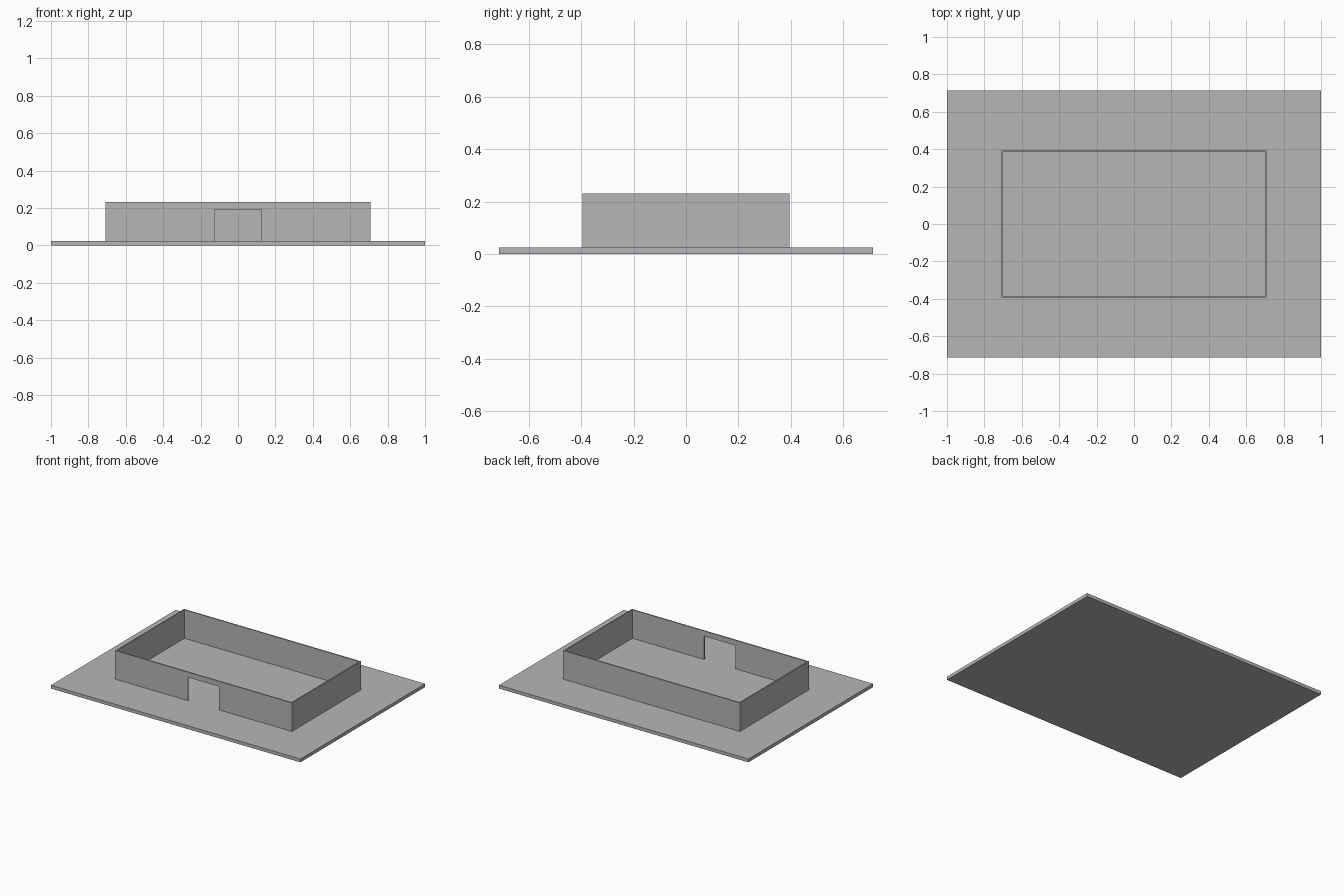
import bpy
import bmesh
from mathutils import Vector

if "Cube" in bpy.data.objects:
    bpy.data.objects.remove(bpy.data.objects["Cube"], do_unlink=True)

# Main sizes
BASE_X, BASE_Y, BASE_TOP = 1.0, 0.714, 0.024
WALL_X, WALL_Y, WALL_TOP = 0.709, 0.395, 0.231
THICK = 0.009
DOOR_X, DOOR_TOP = 0.126, 0.193

# Single grey material
grey = bpy.data.materials.new("plain_grey")
grey.use_nodes = True
colour = (0.47, 0.47, 0.47, 1)
grey.diffuse_color = colour
grey.node_tree.nodes["Principled BSDF"].inputs["Base Color"].default_value = colour


def prism(name, outline, direction):
    """Extrude a closed planar outline along a direction."""
    bm = bmesh.new()
    face = bm.faces.new([bm.verts.new(p) for p in outline])
    new = bmesh.ops.extrude_face_region(bm, geom=[face])["geom"]
    moved = [g for g in new if isinstance(g, bmesh.types.BMVert)]
    bmesh.ops.translate(bm, verts=moved, vec=Vector(direction))
    bmesh.ops.recalc_face_normals(bm, faces=bm.faces)
    mesh = bpy.data.meshes.new(name)
    bm.to_mesh(mesh)
    bm.free()
    mesh.materials.append(grey)
    obj = bpy.data.objects.new(name, mesh)
    bpy.context.collection.objects.link(obj)
    return obj


def mirrored(half):
    """Complete a right-hand outline with its mirror image in x."""
    return half + [(-x, y, z) for x, y, z in reversed(half)]


# Flat ground slab
prism("base_slab", mirrored([(BASE_X, -BASE_Y, 0), (BASE_X, BASE_Y, 0)]),
      (0, 0, BASE_TOP))

# Back and side walls as one U-shaped plan
inner_x, inner_y = WALL_X - THICK, WALL_Y - THICK
prism("back_and_side_walls",
      mirrored([(inner_x, inner_y, BASE_TOP), (inner_x, -inner_y, BASE_TOP),
                (WALL_X, -inner_y, BASE_TOP), (WALL_X, WALL_Y, BASE_TOP)]),
      (0, 0, WALL_TOP - BASE_TOP))

# Front wall with a doorway notch
prism("front_wall",
      mirrored([(DOOR_X, -WALL_Y, DOOR_TOP), (DOOR_X, -WALL_Y, BASE_TOP),
                (WALL_X, -WALL_Y, BASE_TOP), (WALL_X, -WALL_Y, WALL_TOP)]),
      (0, THICK, 0))
